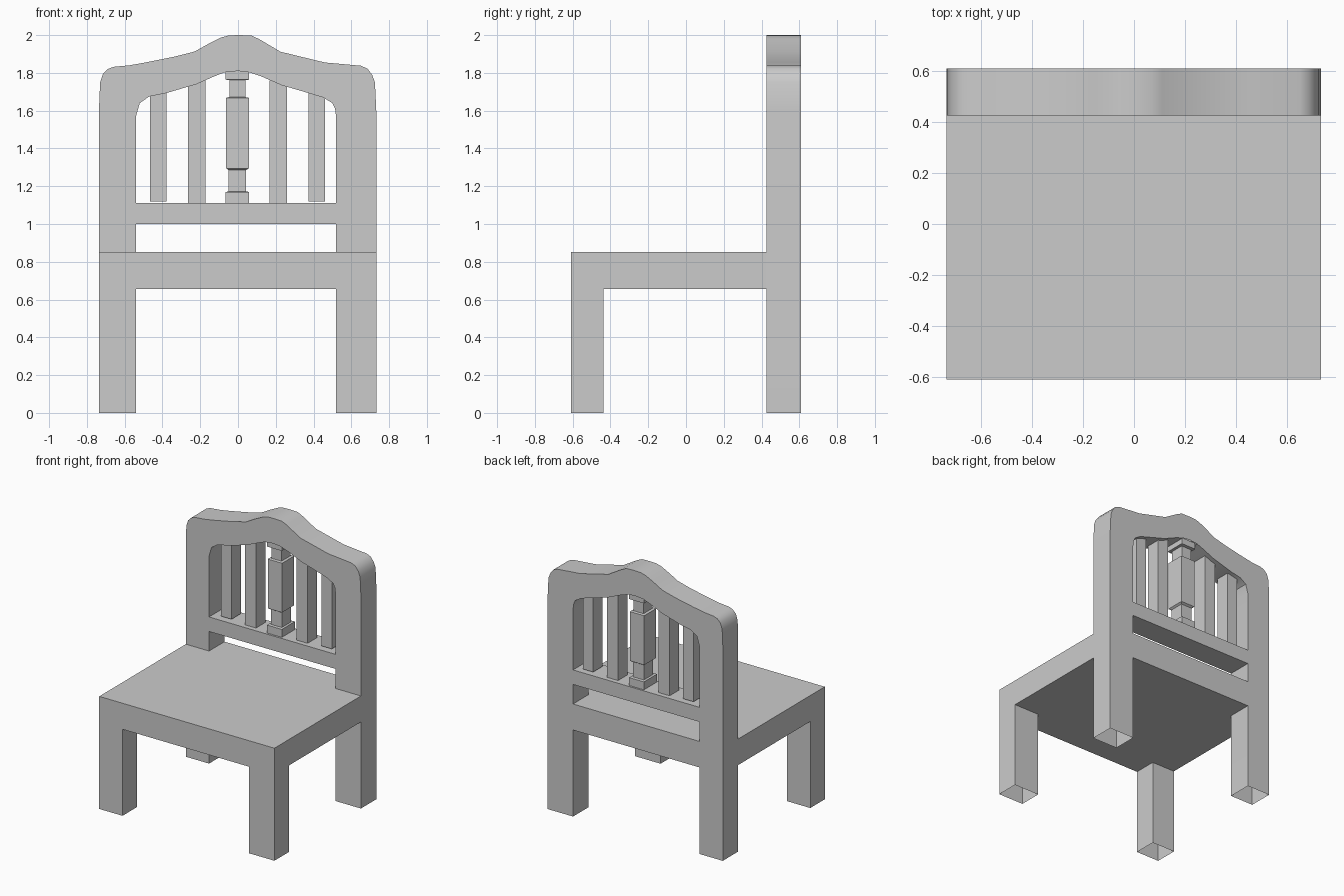
import bpy, bmesh, math
from mathutils import Vector

if "Cube" in bpy.data.objects:
    bpy.data.objects.remove(bpy.data.objects["Cube"])

XL, XR = -0.735, 0.732          # outer sides
IL, IR = -0.54, 0.519           # inner sides of the legs
YF, YB = -0.61, 0.61            # front and back
YP = 0.425                      # front face of the backrest


def finish(name, bm):
    bmesh.ops.recalc_face_normals(bm, faces=bm.faces[:])
    mesh = bpy.data.meshes.new(name)
    bm.to_mesh(mesh)
    bm.free()
    ob = bpy.data.objects.new(name, mesh)
    bpy.context.collection.objects.link(ob)
    return ob


def prism(name, points, direction, skip=()):
    """Extrude a closed outline; drop faces whose normal matches a skip axis."""
    bm = bmesh.new()
    face = bm.faces.new([bm.verts.new(p) for p in points])
    ext = bmesh.ops.extrude_face_region(bm, geom=[face], use_keep_orig=True)
    verts = [g for g in ext["geom"] if isinstance(g, bmesh.types.BMVert)]
    bmesh.ops.translate(bm, verts=verts, vec=direction)
    bmesh.ops.recalc_face_normals(bm, faces=bm.faces[:])
    drop = [f for f in bm.faces if any(f.normal.dot(Vector(s)) > 0.99 for s in skip)]
    bmesh.ops.delete(bm, geom=drop, context="FACES")
    return finish(name, bm)


def box(name, x0, x1, y0, y1, z0, z1, skip=()):
    pts = [(x0, y0, z0), (x1, y0, z0), (x1, y1, z0), (x0, y1, z0)]
    return prism(name, pts, (0, 0, z1 - z0), skip)


# Seat slab with a tongue reaching back between the rear posts
seat = [(XL, YF), (XR, YF), (XR, YP), (IR, YP), (IR, YB), (IL, YB), (IL, YP), (XL, YP)]
prism("seat", [(x, y, 0.655) for x, y in seat], (0, 0, 0.197))

# Front legs, open underneath
for side, x0, x1 in (("left", XL, IL), ("right", IR, XR)):
    box("front_leg_" + side, x0, x1, YF, -0.437, 0, 0.655, [(0, 0, 1), (0, 0, -1)])

# Back frame: rear legs, posts and wavy top rail in one outline
outer = [(XL, 0), (XL, 1.63), (-0.73, 1.75), (-0.715, 1.795), (-0.69, 1.82),
         (-0.66, 1.832), (-0.575, 1.84), (-0.49, 1.855), (-0.34, 1.885), (-0.23, 1.913),
         (-0.16, 1.952), (-0.09, 1.987), (-0.05, 1.998), (0, 2.0), (0.07, 1.998),
         (0.11, 1.98), (0.225, 1.912), (0.46, 1.855), (0.65, 1.838), (0.685, 1.823),
         (0.71, 1.79), (0.725, 1.75), (XR, 1.6), (XR, 0)]
inner = [(IR, 0), (IR, 1.57), (0.514, 1.61), (0.5, 1.64), (0.45, 1.67), (0.36, 1.697),
         (0.23, 1.735), (0.12, 1.783), (0.06, 1.803), (0, 1.81), (-0.07, 1.803),
         (-0.13, 1.78), (-0.22, 1.74), (-0.38, 1.693), (-0.47, 1.675),
         (-0.52, 1.64), (IL, 1.57), (IL, 0)]
frame = prism("back_frame", [(x, YP, z) for x, z in outer + inner],
              (0, YB - YP, 0), [(0, 0, -1)])
bpy.context.view_layer.objects.active = frame
frame.select_set(True)
bpy.ops.object.shade_smooth_by_angle(angle=math.radians(32))

# Lower back rail
box("back_rail", IL, IR, YP, YB, 1.0, 1.11, [(1, 0, 0), (-1, 0, 0)])

# Plain square spindles, mirrored about the centre post
CX = -0.003
for s, side in ((-1, "left"), (1, "right")):
    for name, c, w, y0, z0, z1 in (("inner_spindle_", 0.216, 0.092, 0.462, 1.11, 1.76),
                                   ("outer_spindle_", 0.42, 0.087, 0.465, 1.12, 1.70)):
        x = CX + s * c
        box(name + side, x - w / 2, x + w / 2, y0, y0 + 0.112, z0, z1)

# Centre post: stacked square sections (half width, half depth, height)
sections = [(0.062, 0.078, 1.11), (0.062, 0.078, 1.17), (0.046, 0.056, 1.172),
            (0.046, 0.056, 1.285), (0.06, 0.072, 1.295), (0.06, 0.072, 1.668),
            (0.042, 0.054, 1.672), (0.042, 0.054, 1.762), (0.062, 0.078, 1.764),
            (0.062, 0.078, 1.812)]
bm = bmesh.new()
rings = [[bm.verts.new((CX + i * w, 0.518 + j * d, z))
          for i, j in ((-1, -1), (1, -1), (1, 1), (-1, 1))] for w, d, z in sections]
for a, b in zip(rings, rings[1:]):
    for k in range(4):
        n = (k + 1) % 4
        bm.faces.new((a[k], a[n], b[n], b[k]))
bm.faces.new(rings[0])
bm.faces.new(rings[-1])
finish("centre_post", bm)
